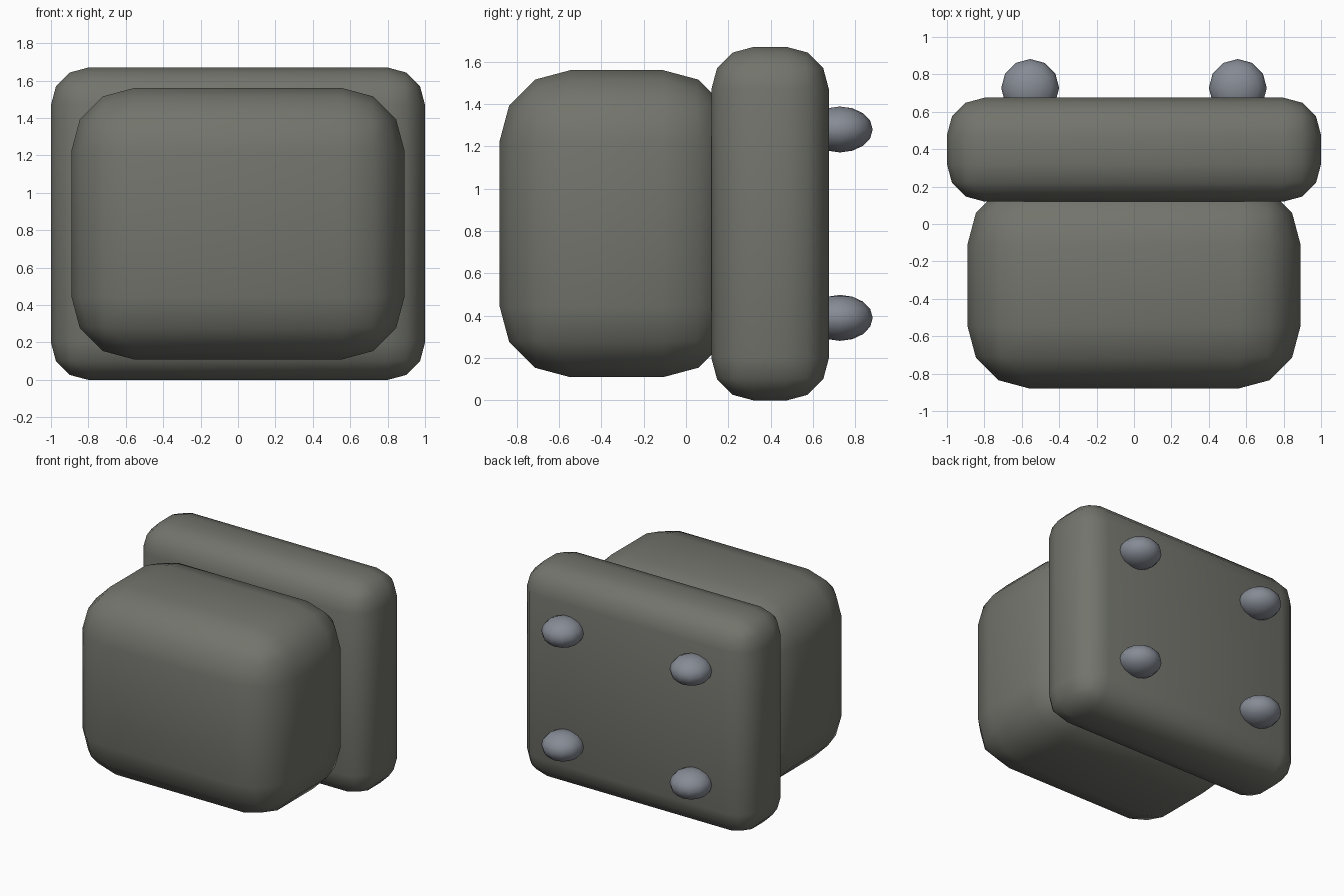
import bpy
from math import radians

if "Cube" in bpy.data.objects:
    bpy.data.objects.remove(bpy.data.objects["Cube"])


def material(name, rgb):
    m = bpy.data.materials.new(name)
    m.diffuse_color = (*rgb, 1)
    m.use_nodes = True
    m.node_tree.nodes["Principled BSDF"].inputs["Base Color"].default_value = m.diffuse_color
    return m


def finish(obj, name, mat):
    obj.name = name
    obj.data.materials.append(mat)
    bpy.ops.object.shade_smooth_by_angle(angle=radians(40))


def rounded_box(name, lo, hi, radius, mat):
    center = [(a + b) / 2 for a, b in zip(lo, hi)]
    bpy.ops.mesh.primitive_cube_add(size=1, location=center)
    obj = bpy.context.object
    obj.scale = [b - a for a, b in zip(lo, hi)]
    bpy.ops.object.transform_apply(location=False, rotation=False, scale=True)
    bev = obj.modifiers.new("rounding", 'BEVEL')
    bev.width = radius
    bev.segments = 3
    bev.limit_method = 'NONE'
    bpy.ops.object.modifier_apply(modifier=bev.name)
    finish(obj, name, mat)


casing = material("casing_grey", (0.17, 0.175, 0.15))
steel = material("bolt_steel", (0.24, 0.26, 0.30))

# Mounting plate and the thicker block in front of it
rounded_box("back_plate", (-1, 0.12, 0), (1, 0.675, 1.67), 0.2, casing)
rounded_box("front_block", (-0.89, -0.88, 0.11), (0.89, 0.225, 1.56), 0.333, casing)

# Four flattened bolt heads on the back
for side, x in (("left", -0.555), ("right", 0.555)):
    for level, z in (("lower", 0.39), ("upper", 1.28)):
        bpy.ops.mesh.primitive_uv_sphere_add(segments=12, ring_count=8,
                                             radius=0.155, location=(x, 0.727, z))
        bolt = bpy.context.object
        bolt.scale.z = 0.7
        bpy.ops.object.transform_apply(location=False, rotation=False, scale=True)
        finish(bolt, f"bolt_{level}_{side}", steel)
